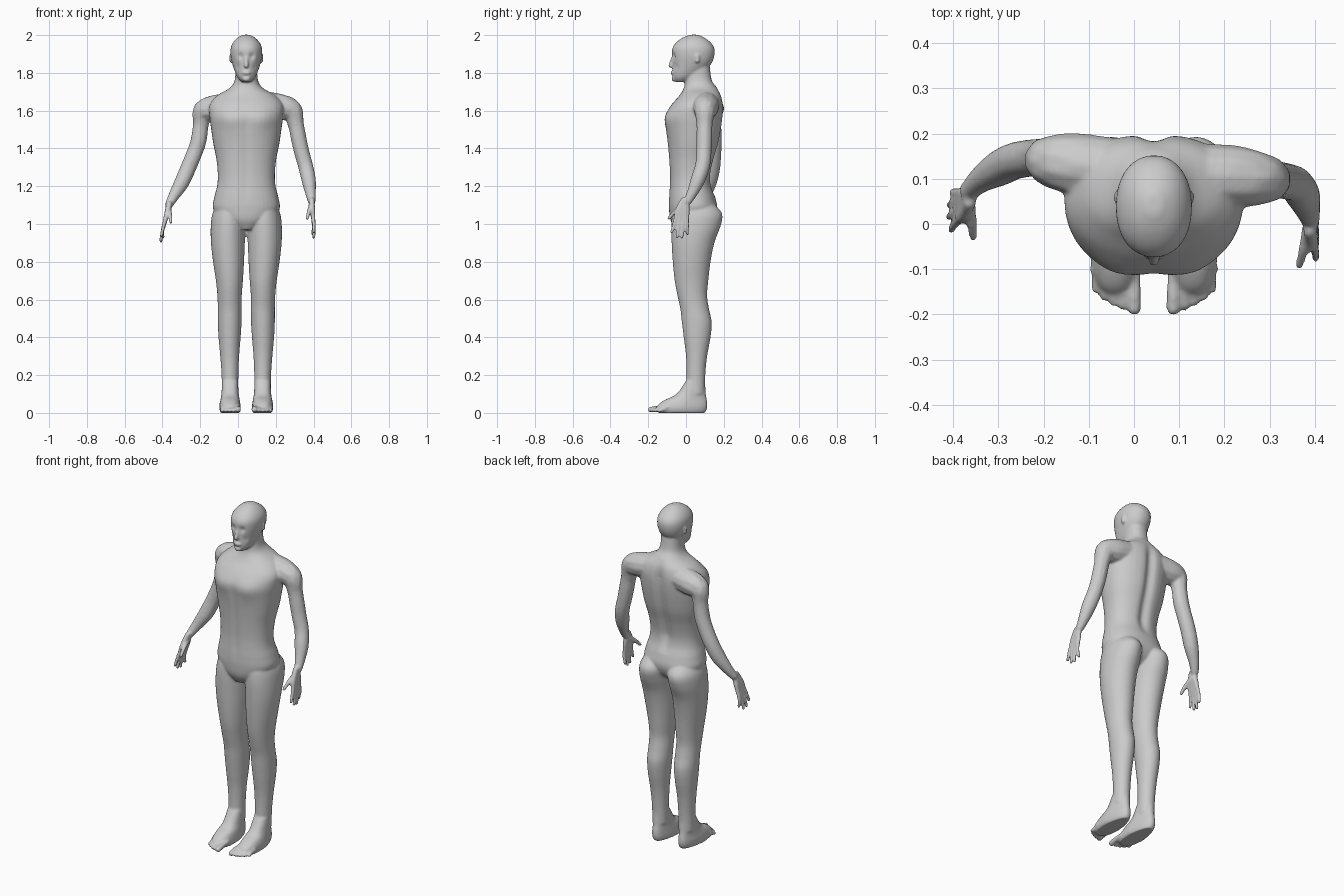
import bpy, bmesh, math
from mathutils import Vector, Matrix

MID = 0.044          # x of the body's middle plane
bm = bmesh.new()


def spline(rows, steps):
    """Catmull-Rom interpolation of equally long tuples."""
    out = []
    for i in range(len(rows) - 1):
        p = [rows[max(0, min(len(rows) - 1, i + k))] for k in (-1, 0, 1, 2)]
        for s in range(steps):
            t = s / steps
            out.append([0.5 * (2 * b + (c - a) * t + (2 * a - 5 * b + 4 * c - d) * t * t
                               + (3 * b - a - 3 * c + d) * t ** 3) for a, b, c, d in zip(*p)])
    return out + [list(rows[-1])]


def loft(rows, side=1, power=2.0, taper=0.0, n=40):
    """Closed skin through rings (z, x0, x1, y0, y1), x measured from the middle plane."""
    rings = []
    for z, x0, x1, y0, y1 in spline(rows, 5):
        ring = []
        for k in range(n):
            a = 2 * math.pi * k / n
            c, s = math.cos(a), math.sin(a)
            u = math.copysign(abs(c) ** (2 / power), c)
            v = math.copysign(abs(s) ** (2 / power), s)
            x = (x0 + x1) / 2 + (x1 - x0) / 2 * u * (1 - taper * max(v, 0))
            ring.append(bm.verts.new((MID + side * x, (y0 + y1) / 2 + (y1 - y0) / 2 * v, z)))
        rings.append(ring)
    for a, b in zip(rings, rings[1:]):
        for k in range(n):
            bm.faces.new((a[k], a[(k + 1) % n], b[(k + 1) % n], b[k]))
    bm.faces.new(rings[0][::-1])
    bm.faces.new(rings[-1])


def ball(center, size):
    m = Matrix.Translation(center) @ Matrix.Diagonal((*size, 1))
    bmesh.ops.create_icosphere(bm, subdivisions=2, radius=1, matrix=m)


def limb(points, steps=6):
    """Round limb through points (x, y, z, radius)."""
    for x, y, z, r in spline(points, steps):
        ball((x, y, z), (r, r, r))


# Torso and neck: (z, half width, front, back)
torso = [(0.97, .05, -.055, .08), (1.02, .13, -.082, .14), (1.08, .176, -.09, .165),
         (1.14, .170, -.09, .155), (1.20, .155, -.087, .135), (1.26, .151, -.086, .132),
         (1.34, .158, -.09, .148), (1.42, .174, -.097, .172), (1.50, .186, -.106, .188),
         (1.57, .195, -.11, .197), (1.63, .195, -.078, .198), (1.68, .155, -.035, .188),
         (1.72, .088, -.012, .165), (1.76, .062, -.005, .137), (1.83, .057, 0, .126)]
loft([(z, -w, w, f, b) for z, w, f, b in torso], power=2.25)

# Head
head = [(1.752, .024, -.055, 0), (1.775, .046, -.07, .05), (1.81, .062, -.072, .10),
        (1.85, .075, -.071, .135), (1.89, .083, -.074, .15), (1.93, .083, -.072, .15),
        (1.96, .071, -.053, .132), (1.985, .048, -.02, .1), (2.002, .018, .02, .065)]
loft([(z, -w, w, f, b) for z, w, f, b in head], power=2.15)

# Nose, lips, chin
limb([(MID, -.068, 1.888, .008), (MID, -.077, 1.86, .010), (MID, -.083, 1.838, .012)])
ball((MID, -.072, 1.80), (.024, .011, .010))
ball((MID, -.064, 1.768), (.022, .014, .015))

# Thighs, shins and calves
leg = [(1.12, .03, .145, -.055, .13), (1.06, .004, .178, -.072, .186), (.99, .004, .188, -.078, .182),
       (.90, .008, .187, -.076, .15), (.80, .012, .176, -.07, .13), (.70, .018, .161, -.06, .118),
       (.62, .024, .153, -.045, .112), (.55, .024, .151, -.03, .122), (.48, .025, .151, -.022, .136),
       (.40, .030, .147, -.012, .13), (.30, .038, .138, 0, .112), (.20, .042, .131, .003, .102),
       (.10, .042, .130, 0, .10)]
foot = [(0, .034, .135, -.145, .10), (.02, .029, .142, -.158, .11), (.045, .031, .142, -.145, .113),
        (.07, .035, .137, -.11, .11), (.10, .040, .132, -.05, .105), (.17, .044, .128, 0, .10)]
toes = [(.043, -.187, .016), (.069, -.181, .0115), (.090, -.172, .011), (.110, -.160, .011), (.129, -.143, .011)]
for side in (-1, 1):
    loft(leg, side)
    loft(foot, side, power=2.5, taper=0.3)
    for x, y, r in toes:
        px = MID + side * x
        limb([(px, -.10, .03, .014), (px, y + .035, .024, r), (px, y, r + .001, r)], 4)
    # Ears
    for z, r in ((1.885, .016), (1.865, .012)):
        ball((MID + side * .082, .06, z), (.009, .013, r))

# Shoulders and arms, hanging in slightly different poses
arms = {
    -1: [(-.03, .12, 1.625, .07), (-.13, .132, 1.612, .071), (-.185, .14, 1.595, .056),
         (-.196, .145, 1.53, .044), (-.207, .146, 1.45, .044), (-.225, .146, 1.39, .043),
         (-.262, .14, 1.30, .043), (-.298, .123, 1.22, .041), (-.336, .10, 1.155, .031),
         (-.364, .075, 1.105, .023)],
    1: [(.12, .11, 1.635, .07), (.22, .105, 1.62, .071), (.285, .10, 1.60, .057),
        (.306, .098, 1.53, .044), (.320, .097, 1.46, .043), (.335, .095, 1.39, .042),
        (.357, .088, 1.31, .041), (.373, .065, 1.24, .040), (.382, .040, 1.18, .032),
        (.390, .012, 1.125, .023)]}
# Fingers relative to the wrist: knuckle (y, z), tip (x, y, z)
fingers = [(-.066, -.093, .012, -.088, -.168), (-.045, -.100, .012, -.060, -.192),
           (-.025, -.099, .010, -.033, -.196), (-.006, -.092, .004, -.004, -.176)]
for side, lean in ((-1, .17), (1, 0)):
    limb(arms[side])
    wx, wy, wz = arms[side][-1][:3]

    def at(x, y, z, r):
        return (wx + side * (x - lean * z), wy + y, wz + z, r)

    for ky, kz, tx, ty, tz in fingers:
        limb([at(0, ky * .3 - .008, 0, .016), at(.004, ky * .8 - .002, kz * .55, .015), at(.008, ky, kz, .012),
              at(.012, (ky + ty) / 2, (kz + tz) / 2, .0105), at(tx, ty, tz, .0095)])
    # Thumb
    limb([at(-.002, -.02, -.03, .017), at(-.015, -.07, -.06, .0125), at(-.024, -.103, -.095, .010)])

# Fuse everything into one skin
raw = bpy.data.meshes.new("body_parts")
bm.to_mesh(raw)
bm.free()
tmp = bpy.data.objects.new("body_parts", raw)
bpy.context.collection.objects.link(tmp)
rem = tmp.modifiers.new("fuse", 'REMESH')
rem.mode = 'VOXEL'
rem.voxel_size = 0.006
skin = bpy.data.meshes.new_from_object(tmp.evaluated_get(bpy.context.evaluated_depsgraph_get()))
bpy.data.objects.remove(tmp)
body = bpy.data.objects.new("body", skin)
bpy.context.collection.objects.link(body)

# Sculpted dents and swells: (x from middle, y, z), radius, push along y
dents = [((.031, -.072, 1.888), .015, .013), ((.046, -.055, 1.83), .016, .006),
         ((.085, -.09, 1.55), .055, -.008), ((.09, .15, 1.04), .05, .006)]
dents = [((s * x, y, z), r, d) for (x, y, z), r, d in dents for s in (-1, 1)]
for v in skin.vertices:
    p = v.co.copy()
    for (x, y, z), r, d in dents:
        q = (p - Vector((MID + x, y, z))).length_squared / (r * r)
        if q < 6:
            v.co.y += d * math.exp(-q)
    # Spine groove
    if p.y > .09 and 1.15 < p.z < 1.72:
        fade = min(1, (p.z - 1.15) / .1, (1.72 - p.z) / .1)
        v.co.y -= .018 * fade * math.exp(-((p.x - MID) / .028) ** 2)
    # Breastbone and belly line
    if p.y < -.05 and 1.1 < p.z < 1.62:
        fade = min(1, (p.z - 1.1) / .1, (1.62 - p.z) / .08)
        v.co.y += .004 * fade * math.exp(-((p.x - MID) / .018) ** 2)

smooth = body.modifiers.new("soften", 'SMOOTH')
smooth.factor = 0.5
smooth.iterations = 7

grey = bpy.data.materials.new("plain grey")
grey.diffuse_color = (0.6, 0.6, 0.6, 1)
skin.materials.clear()
skin.materials.append(grey)
for f in skin.polygons:
    f.material_index = 0
    f.use_smooth = True
